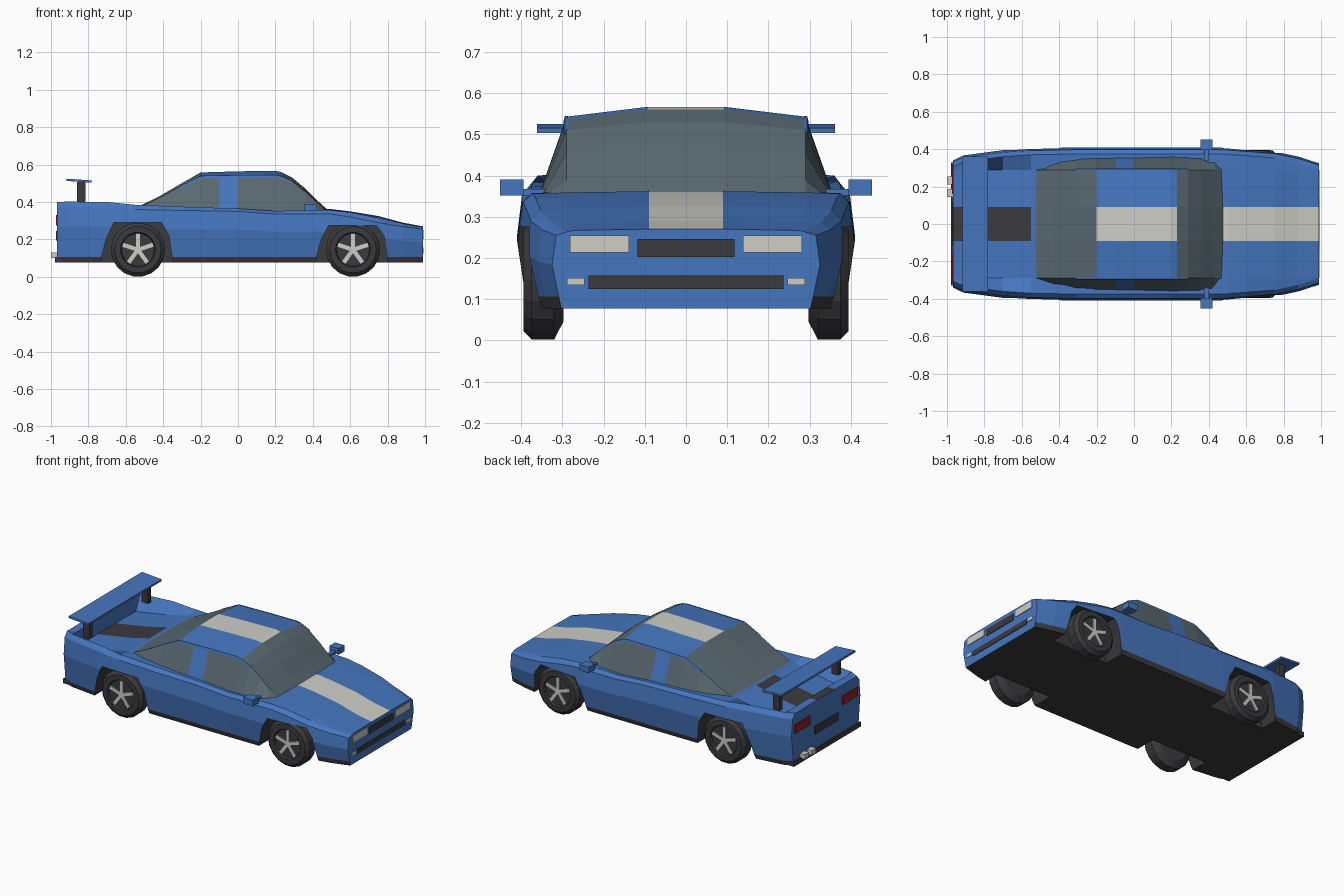
import bpy, bmesh, math
from mathutils import Matrix, Vector

if "Cube" in bpy.data.objects:
    bpy.data.objects.remove(bpy.data.objects["Cube"])

BLUE, LIGHT, DARK, GLASS, RED = range(5)


def material(name, rgb):
    m = bpy.data.materials.new(name)
    m.use_nodes = True
    m.diffuse_color = (*rgb, 1)
    bsdf = m.node_tree.nodes["Principled BSDF"]
    bsdf.inputs["Base Color"].default_value = (*rgb, 1)
    bsdf.inputs["Roughness"].default_value = 0.6
    return m


MATS = [material("blue paint", (0.06, 0.18, 0.52)),
        material("pale silver", (0.62, 0.62, 0.58)),
        material("dark trim", (0.043, 0.042, 0.048)),
        material("tinted glass", (0.1, 0.14, 0.165)),
        material("red lamp", (0.3, 0.015, 0.02))]


def finish(name, bm, rule):
    """Make an object; rule is a colour index or a function of a face."""
    bmesh.ops.recalc_face_normals(bm, faces=bm.faces)
    for f in bm.faces:
        f.material_index = rule(f) if callable(rule) else rule
    me = bpy.data.meshes.new(name)
    bm.to_mesh(me)
    bm.free()
    for m in MATS:
        me.materials.append(m)
    ob = bpy.data.objects.new(name, me)
    bpy.context.collection.objects.link(ob)
    return ob


def loft(name, rings, rule, caps=True, wrap=False):
    bm = bmesh.new()
    vs = [[bm.verts.new(p) for p in r] for r in rings]
    n = len(vs[0])
    pairs = list(zip(vs, vs[1:])) + ([(vs[-1], vs[0])] if wrap else [])
    for a, b in pairs:
        for i in range(n):
            j = (i + 1) % n
            bm.faces.new((a[i], a[j], b[j], b[i]))
    if caps:
        bm.faces.new(vs[0])
        bm.faces.new(vs[-1])
    return finish(name, bm, rule)


def box(name, x, y, z, col, tilt=0):
    bm = bmesh.new()
    size = [b - a for a, b in (x, y, z)]
    mid = Vector([(a + b) / 2 for a, b in (x, y, z)])
    bmesh.ops.create_cube(bm, size=1, matrix=Matrix.Translation(mid)
                          @ Matrix.Rotation(tilt, 4, 'Y') @ Matrix.Diagonal((*size, 1)))
    return finish(name, bm, col)


def pair(name, x, y, z, col):
    box("left_" + name, x, y, z, col)
    box("right_" + name, x, (-y[1], -y[0]), z, col)


def section(x, half):
    return [(x, y, z) for y, z in half] + [(x, -y, z) for y, z in reversed(half)]


# Body shell: x, half width, shoulder, outer deck and centre deck heights
stations = [
    (-.968, .34, .37, .40, .40), (-.915, .365, .375, .402, .40),
    (-.91, .367, .375, .402, .31), (-.7, .395, .37, .40, .345),
    (-.55, .405, .36, .385, .38), (-.3, .41, .355, .375, .375),
    (0, .41, .35, .365, .365), (.2, .41, .335, .352, .352),
    (.42, .41, .335, .358, .362), (.5, .408, .335, .356, .362),
    (.6, .4, .32, .345, .35), (.75, .388, .29, .315, .325),
    (.88, .36, .268, .285, .29), (.988, .325, .255, .263, .27)]
rings = [section(x, [(w * .93, .077), (w * .95, .106), (w, s * .72), (w * .97, s),
                     (w - .035, t), (min(.29, w - .05), c - .003), (.09, c)])
         for x, w, s, t, c in stations]


def body_colour(f):
    c = f.calc_center_median()
    if c.z < .1:
        return DARK
    if abs(c.y) < .05 and f.normal.z > .5:
        return LIGHT if c.x > .4 else DARK if c.x < -.5 else BLUE
    return BLUE


body = loft("body", rings, body_colour)

# Wheel arches cut into the sides
WHEELS = [(-.535, .29), (.615, .275)]
for wx, top in WHEELS:
    for side in (1, -1):
        arch = [(-.215, .03), (-.17, .2), (-.13, top), (.125, top), (.165, .22), (.195, .03)]
        cutter = loft("arch_cutter", [[(wx + x, side * y, z) for x, z in arch]
                                      for y in (.25, .5)], DARK)
        cutter.hide_render = True
        mod = body.modifiers.new("arch", 'BOOLEAN')
        mod.operation = 'DIFFERENCE'
        mod.solver = 'EXACT'
        mod.object = cutter
        bpy.context.view_layer.objects.active = body
        bpy.ops.object.modifier_apply(modifier=mod.name)
        bpy.data.objects.remove(cutter)

# Cabin: x, base half width, edge height, crown height
roofline = [
    (-.53, .30, .372, .378), (-.43, .35, .418, .425), (-.31, .362, .483, .495),
    (-.2, .365, .538, .558), (-.1, .365, .54, .561), (0, .365, .542, .564),
    (.2, .365, .543, .567), (.23, .365, .537, .56), (.29, .365, .51, .53),
    (.36, .365, .455, .472), (.43, .362, .39, .403), (.475, .30, .352, .362)]


def cabin_colour(f):
    c = f.calc_center_median()
    if -.2 < c.x < .23 and f.normal.z > .7:
        return LIGHT if abs(c.y) < .05 else BLUE
    return BLUE if -.1 < c.x < 0 else GLASS


loft("cabin", [section(x, [(b, .33), (.29, e), (.092, c)]) for x, b, e, c in roofline],
     cabin_colour)
for side in (1, -1):
    loft("roof_rail", [[(x, side * y, z + dz) for y, dz in ((.287, .002), (.294, .002), (.297, -.01))]
                       for x, b, y0, z in [(x, b, 0, e) for x, b, e, c in roofline[2:9]]], BLUE)

# Wheels with five spokes
TYRE = [(.01, .383), (.088, .383), (.094, .395), (.125, .394), (.145, .375),
        (.145, .32), (.1, .297), (.01, .297)]
N = 18
for (wx, top), end in zip(WHEELS, ("rear", "front")):
    for side, hand in ((1, "left"), (-1, "right")):
        turn = [(math.cos(math.tau * i / N), math.sin(math.tau * i / N)) for i in range(N)]
        loft(f"{end}_{hand}_tyre", [[(wx + r * c, side * y, .145 + r * s) for c, s in turn]
                                    for r, y in TYRE], DARK)
        bm = bmesh.new()
        for k in range(5):
            a = math.tau * k / 5 + math.pi / 2
            spot = Matrix.Translation((wx + .043 * math.cos(a), side * .386, .145 + .043 * math.sin(a)))
            bmesh.ops.create_cube(bm, size=1, matrix=spot @ Matrix.Rotation(-a, 4, 'Y')
                                  @ Matrix.Diagonal((.085, .008, .022, 1)))
        finish(f"{end}_{hand}_spokes", bm, LIGHT)

# Nose details
NOSE = (.984, .992)
pair("headlight", NOSE, (.138, .281), (.213, .254), LIGHT)
pair("fog_light", NOSE, (.246, .289), (.135, .152), LIGHT)
box("upper_grille", NOSE, (-.118, .118), (.203, .246), DARK)
box("lower_grille", NOSE, (-.237, .237), (.125, .157), DARK)

# Tail details
TAIL = (-.973, -.965)
pair("tail_light", TAIL, (.16, .31), (.275, .33), RED)
box("rear_panel", TAIL, (-.115, .115), (.195, .245), DARK)
box("rear_valance", (-.978, -.94), (-.33, .33), (.077, .106), DARK)
for y in (.145, .212):
    box("exhaust", (-1, -.94), (y, y + .042), (.1, .13), LIGHT)

# Rear wing and mirrors
box("wing", (-.918, -.782), (-.362, .362), (.508, .52), BLUE, math.radians(4))
pair("wing_strut", (-.86, -.815), (.275, .305), (.385, .508), DARK)
pair("mirror", (.355, .42), (.395, .452), (.352, .39), BLUE)
pair("mirror_arm", (.375, .4), (.34, .4), (.352, .368), BLUE)
